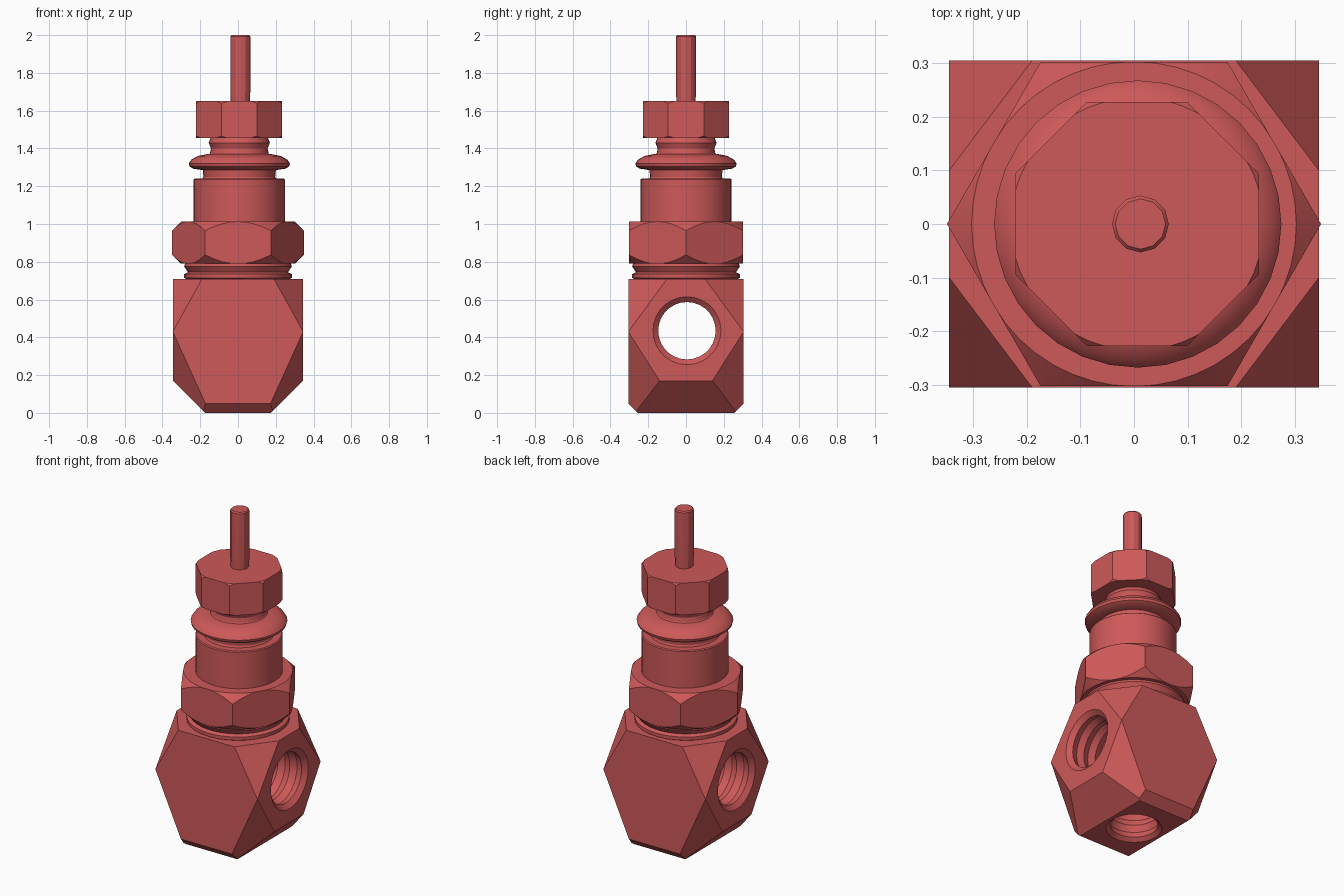
import bpy, bmesh, math
from mathutils import Vector, Matrix

if "Cube" in bpy.data.objects:
    bpy.data.objects.remove(bpy.data.objects["Cube"], do_unlink=True)

red = bpy.data.materials.new("brick red")
red.use_nodes = True
colour = (0.62, 0.1, 0.1, 1)
red.diffuse_color = colour
red.node_tree.nodes["Principled BSDF"].inputs["Base Color"].default_value = colour


def make(name, bm, smooth=True):
    bmesh.ops.recalc_face_normals(bm, faces=bm.faces[:])
    mesh = bpy.data.meshes.new(name)
    bm.to_mesh(mesh)
    bm.free()
    mesh.materials.append(red)
    obj = bpy.data.objects.new(name, mesh)
    bpy.context.collection.objects.link(obj)
    if smooth:
        shade(obj)
    return obj


def shade(obj):
    bpy.ops.object.select_all(action="DESELECT")
    obj.select_set(True)
    bpy.context.view_layer.objects.active = obj
    bpy.ops.object.shade_smooth_by_angle(angle=math.radians(28))


def lathe(name, profile, sides=32, turn=0.0, matrix=None, smooth=True):
    """Closed solid from (radius, height) pairs around z."""
    bm = bmesh.new()
    rings = [[bm.verts.new((r * math.cos(turn + math.tau * i / sides),
                            r * math.sin(turn + math.tau * i / sides), z))
              for i in range(sides)] for r, z in profile]
    for low, high in zip(rings, rings[1:]):
        for i in range(sides):
            j = (i + 1) % sides
            bm.faces.new((low[i], low[j], high[j], high[i]))
    bm.faces.new(rings[0])
    bm.faces.new(rings[-1])
    if matrix:
        bm.transform(matrix)
    return make(name, bm, smooth)


def boolean(obj, tool, operation):
    mod = obj.modifiers.new("cut", "BOOLEAN")
    mod.object, mod.operation, mod.solver = tool, operation, "EXACT"
    bpy.context.view_layer.objects.active = obj
    bpy.ops.object.modifier_apply(modifier=mod.name)
    bpy.data.objects.remove(tool, do_unlink=True)


def slice_off(bm, point, normal):
    geom = bm.verts[:] + bm.edges[:] + bm.faces[:]
    cut = bmesh.ops.bisect_plane(bm, geom=geom, plane_co=point, plane_no=normal,
                                 clear_outer=True, dist=1e-5)
    edges = [e for e in cut["geom_cut"] if isinstance(e, bmesh.types.BMEdge)]
    if edges:
        bmesh.ops.edgeloop_fill(bm, edges=edges)


# Valve block with cut corners
W, D, H = 0.345, 0.305, 0.71
bm = bmesh.new()
bmesh.ops.create_cube(bm, size=1)
bm.transform(Matrix.Translation((0, 0, H / 2)) @ Matrix.Diagonal((2 * W, 2 * D, H, 1)))
for s in (-1, 1):
    slice_off(bm, Vector((s * W, 0, 0.17)), Vector((s, 0, -1)))
    slice_off(bm, Vector((0, s * D, 0.05)), Vector((0, s, -1)))
corner = (W, D, 0.43)
for far_x, far_y in (((0.15, D, 0), (W, 0.14, 0.17)), ((0.19, D, H), (W, 0.10, H))):
    a, b, c = Vector(corner), Vector(far_x), Vector(far_y)
    n = (b - a).cross(c - a)
    if n.x < 0:
        n.negate()
    for sx in (-1, 1):
        for sy in (-1, 1):
            flip = Vector((sx, sy, 1))
            slice_off(bm, a * flip, n * flip)
block = make("valve_block", bm, smooth=False)


def thread(start, end, r, turns):
    step = (end - start) / (2 * turns)
    return [(r + 0.014 * (i % 2), start + step * i) for i in range(2 * turns + 1)]


# Threaded bores: across the block and up from its base
cross = [(0.185, -0.36), (0.18, -W)] + thread(-0.32, 0.32, 0.152, 8) + [(0.18, W), (0.185, 0.36)]
to_x = Matrix.Translation((0, 0.005, 0.435)) @ Matrix.Rotation(math.pi / 2, 4, "Y")
boolean(block, lathe("bore_cutter", cross, 28, matrix=to_x), "DIFFERENCE")
port = [(0.16, -0.02), (0.155, 0.0)] + thread(0.02, 0.4, 0.132, 5)
boolean(block, lathe("port_cutter", port, 28), "DIFFERENCE")
shade(block)

# Collar between block and main nut
lathe("block_collar", [(0.24, 0.69), (0.285, 0.715), (0.285, 0.735), (0.265, 0.745),
                       (0.285, 0.775), (0.275, 0.81)])


# Nuts: prisms with their corners turned off
def nut(name, radius, low, high, sides, turn, flat_radius, bevel, offset=0.0):
    shift = Matrix.Translation((offset, 0, 0))
    prism = lathe(name, [(radius, low), (radius, high)], sides, turn, shift, smooth=False)
    turned = [(flat_radius, low - 0.001), (radius + 0.003, low + bevel),
              (radius + 0.003, high - bevel), (flat_radius, high + 0.001)]
    boolean(prism, lathe(name + "_cutter", turned, 48, matrix=shift), "INTERSECT")
    shade(prism)


nut("main_hex_nut", 0.349, 0.79, 1.012, 6, 0, 0.302, 0.05)
nut("top_octagon_nut", 0.246, 1.455, 1.65, 8, math.pi / 8, 0.235, 0.015, 0.006)

# Turned upper parts
axis = Matrix.Translation((0.007, 0, 0))
lathe("bonnet", [(0.242, 1.0), (0.242, 1.235), (0.236, 1.24)], matrix=axis)
lathe("bonnet_neck", [(0.2, 1.23), (0.19, 1.25), (0.195, 1.30)], matrix=axis)
lathe("round_flange", [(0.19, 1.285), (0.245, 1.293), (0.264, 1.305), (0.268, 1.32),
                       (0.255, 1.34), (0.22, 1.36), (0.17, 1.37)], matrix=axis)
lathe("flange_neck", [(0.168, 1.36), (0.155, 1.375), (0.15, 1.40), (0.162, 1.43),
                      (0.15, 1.46)], matrix=axis)

# Stem
lathe("stem", [(0.05, 1.64), (0.053, 1.70), (0.053, 1.993), (0.047, 2.0)], 12,
      matrix=Matrix.Translation((0.012, 0, 0)))
